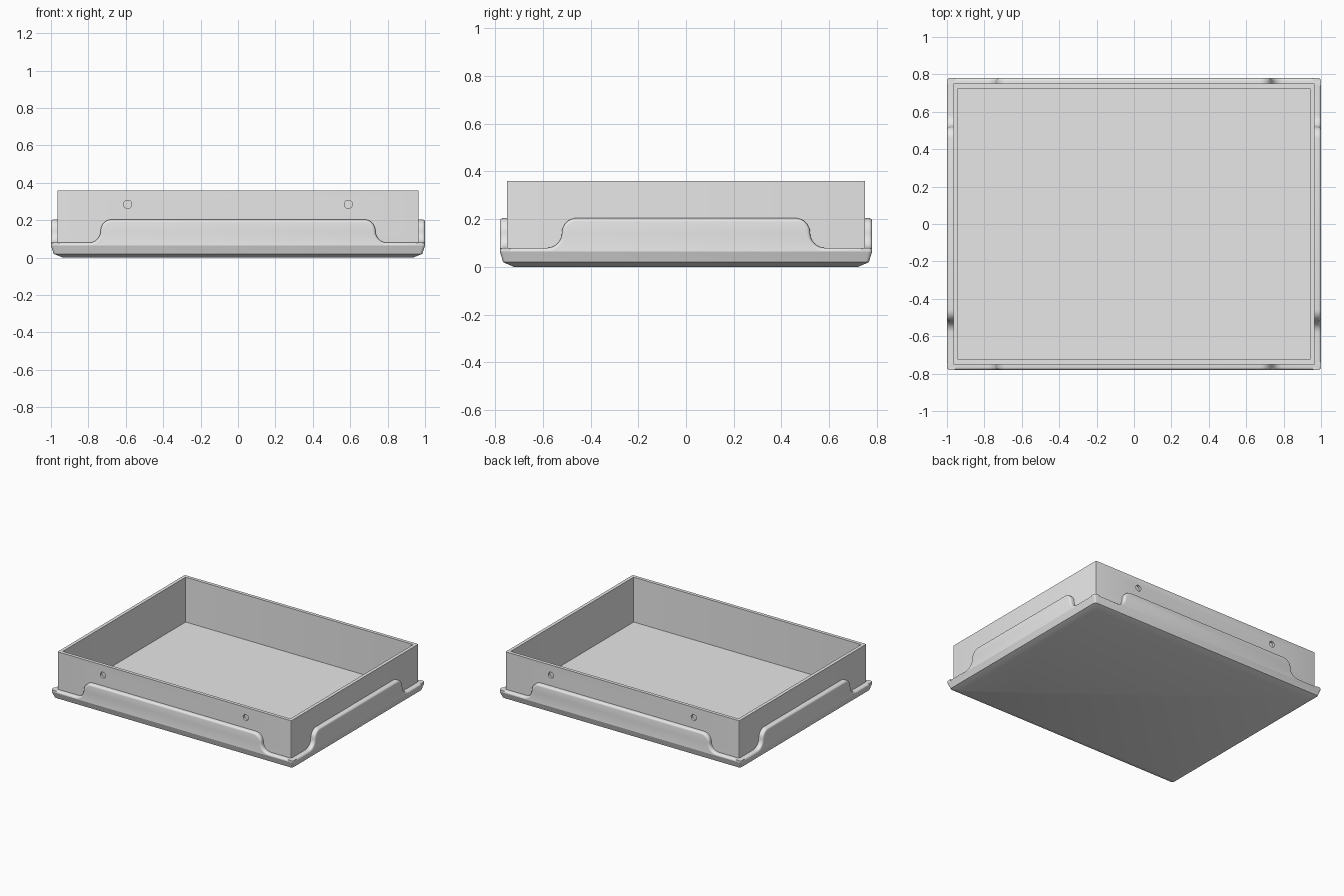
import bpy, bmesh, math
from mathutils import Matrix, Vector

cube = bpy.data.objects.get("Cube")
if cube:
    bpy.data.objects.remove(cube, do_unlink=True)

grey = bpy.data.materials.new("light_grey")
grey.use_nodes = True
grey.diffuse_color = (0.8, 0.8, 0.8, 1)
grey.node_tree.nodes["Principled BSDF"].inputs["Base Color"].default_value = (0.8, 0.8, 0.8, 1)


def finish(bm, name):
    bmesh.ops.recalc_face_normals(bm, faces=bm.faces)
    mesh = bpy.data.meshes.new(name)
    bm.to_mesh(mesh)
    bm.free()
    mesh.materials.append(grey)
    obj = bpy.data.objects.new(name, mesh)
    bpy.context.collection.objects.link(obj)
    return obj


def smooth(obj):
    bpy.ops.object.select_all(action='DESELECT')
    obj.select_set(True)
    bpy.context.view_layer.objects.active = obj
    bpy.ops.object.shade_smooth_by_angle(angle=math.radians(25))


def rounded_rect(hx, hy, z, r, steps=4):
    pts = []
    for q, (sx, sy) in enumerate([(1, 1), (-1, 1), (-1, -1), (1, -1)]):
        for i in range(steps + 1):
            a = (q + i / steps) * math.pi / 2
            pts.append((sx * (hx - r) + r * math.cos(a), sy * (hy - r) + r * math.sin(a), z))
    return pts


# Tray: chamfered base, ledge, thin walls and floor as one loft
LEDGE = 0.065
WALL_X, WALL_Y = 0.965, 0.75
rings = [
    (0.935, 0.72, 0.0, 0.015), (0.985, 0.766, 0.02, 0.015), (1.0, 0.78, LEDGE, 0.015),
    (WALL_X, WALL_Y, LEDGE, 0.002), (WALL_X, WALL_Y, 0.36, 0.002),
    (0.94, 0.725, 0.36, 0.002), (0.94, 0.725, 0.025, 0.002),
]
bm = bmesh.new()
loops = [[bm.verts.new(p) for p in rounded_rect(*ring)] for ring in rings]
for lo, hi in zip(loops, loops[1:]):
    for i in range(len(lo)):
        j = (i + 1) % len(lo)
        bm.faces.new((lo[i], lo[j], hi[j], hi[i]))
bm.faces.new(loops[0][::-1])
bm.faces.new(loops[-1])
tray = finish(bm, "tray")

# Blind round holes in the front and back walls
bm = bmesh.new()
for sx in (-1, 1):
    for sy in (-1, 1):
        place = Matrix.Translation((sx * 0.59, sy * WALL_Y, 0.285)) @ Matrix.Rotation(math.pi / 2, 4, 'X')
        bmesh.ops.create_cone(bm, cap_ends=True, segments=24, radius1=0.022, radius2=0.022,
                              depth=0.034, matrix=place)
cutter = finish(bm, "hole_cutter")
cutter.hide_render = True
bpy.ops.object.select_all(action='DESELECT')
bpy.context.view_layer.objects.active = tray
mod = tray.modifiers.new("holes", 'BOOLEAN')
mod.operation = 'DIFFERENCE'
mod.solver = 'EXACT'
mod.object = cutter
bpy.ops.object.modifier_apply(modifier=mod.name)
bpy.data.objects.remove(cutter, do_unlink=True)
smooth(tray)


# Raised skirt panels: low at the corners, stepping up in an S-curve
def skirt_panel(name, half_len, step, front, turn):
    low, high = 0.08, 0.205
    r = (high - low) / 2
    side = [(half_len, LEDGE), (half_len, low)]
    quarter = [i / 8 * math.pi / 2 for i in range(9)]
    side += [(step + r - r * math.sin(a), low + r - r * math.cos(a)) for a in quarter]
    side += [(step - r + r * math.cos(a), high - r + r * math.sin(a)) for a in quarter[1:]]
    outline = side + [(-x, z) for x, z in reversed(side)]
    bm = bmesh.new()
    face = bm.faces.new([bm.verts.new((x, -front, z)) for x, z in outline])
    back = bmesh.ops.extrude_face_region(bm, geom=[face])["geom"]
    verts = [g for g in back if isinstance(g, bmesh.types.BMVert)]
    bmesh.ops.translate(bm, verts=verts, vec=Vector((0, 0.042, 0)))
    bmesh.ops.recalc_face_normals(bm, faces=bm.faces)
    # Round the outer rim, leaving the seam on the base square
    rim = [e for e in bm.edges
           if all(abs(v.co.y + front) < 1e-5 for v in e.verts)
           and not all(abs(v.co.z - LEDGE) < 1e-5 for v in e.verts)]
    bmesh.ops.bevel(bm, geom=rim, offset=0.0145, segments=4, profile=0.5,
                    affect='EDGES', clamp_overlap=False)
    bmesh.ops.rotate(bm, verts=bm.verts, cent=(0, 0, 0), matrix=Matrix.Rotation(turn, 3, 'Z'))
    smooth(finish(bm, name))


skirt_panel("front_skirt", 1.0, 0.735, 0.78, 0)
skirt_panel("back_skirt", 1.0, 0.735, 0.78, math.pi)
skirt_panel("left_skirt", 0.78, 0.52, 1.0, math.pi / 2)
skirt_panel("right_skirt", 0.78, 0.52, 1.0, -math.pi / 2)
